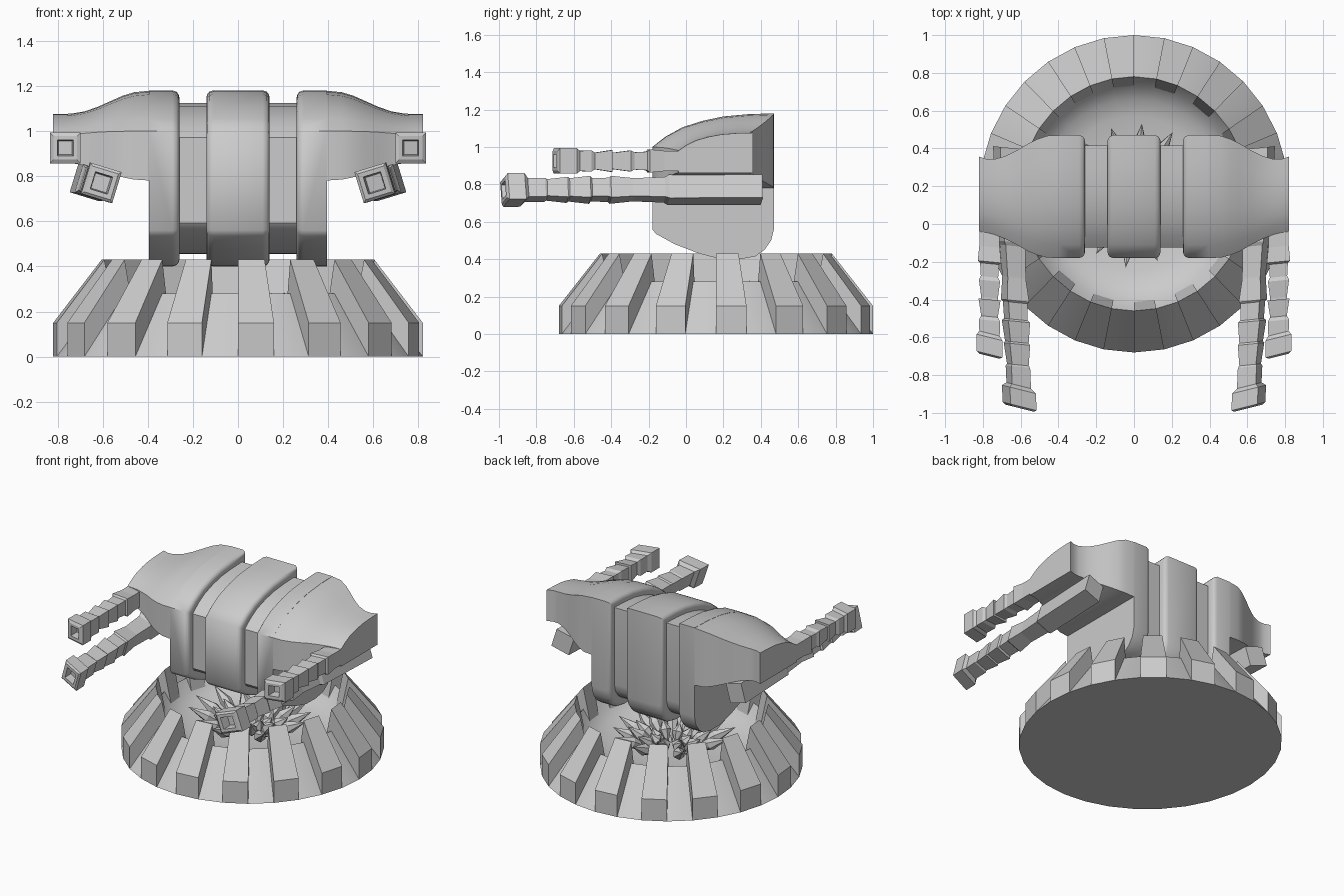
import bpy, bmesh, math, random
from mathutils import Vector, Matrix

if "Cube" in bpy.data.objects:
    bpy.data.objects.remove(bpy.data.objects["Cube"])

random.seed(4)


def finish(name, bm, smooth=None):
    bmesh.ops.recalc_face_normals(bm, faces=bm.faces)
    me = bpy.data.meshes.new(name)
    bm.to_mesh(me)
    bm.free()
    ob = bpy.data.objects.new(name, me)
    bpy.context.collection.objects.link(ob)
    if smooth:
        bpy.ops.object.select_all(action='DESELECT')
        ob.select_set(True)
        bpy.context.view_layer.objects.active = ob
        bpy.ops.object.shade_smooth_by_angle(angle=math.radians(smooth))
    return ob


def loft(name, rings, smooth=None):
    """Skin closed rings of equal size and cap both ends."""
    bm = bmesh.new()
    vs = [[bm.verts.new(p) for p in r] for r in rings]
    n = len(vs[0])
    for a, b in zip(vs, vs[1:]):
        for i in range(n):
            j = (i + 1) % n
            bm.faces.new((a[i], a[j], b[j], b[i]))
    bm.faces.new(vs[0])
    bm.faces.new(vs[-1])
    return finish(name, bm, smooth)


# --- Base: sloped dish plus radial blocks ---
CY, N, SX = 0.16, 32, 0.975


def polar(r, a, z):
    return Vector((r * math.cos(a) * SX, CY + r * math.sin(a), z))


bm = bmesh.new()
dish = [(0.84, 0), (0.62, 0.28), (0.57, 0.2), (0.5, 0.15), (0.41, 0.12), (0.2, 0.105), (0.03, 0.1)]
rows = [[bm.verts.new(polar(r, 2 * math.pi * i / N, z)) for i in range(N)] for r, z in dish]
for a, b in zip(rows, rows[1:]):
    for i in range(N):
        j = (i + 1) % N
        bm.faces.new((a[i], a[j], b[j], b[i]))
bm.faces.new(rows[0])
bm.faces.new(rows[-1])
finish("base_dish", bm, 35)

wedge = [(0.84, 0), (0.84, 0.15), (0.62, 0.43), (0.57, 0.19)]
for k in range(0, N, 2):
    loft("base_block", [[polar(r, 2 * math.pi * (k + e) / N, z) for r, z in wedge]
                        for e in (8, 9)])

# --- Crystal cluster inside the dish: (count, tilt deg, length, start radius) ---
for count, tilt, length, r0 in ((14, 27, 0.33, 0.1), (11, 40, 0.24, 0.08), (8, 58, 0.15, 0.06)):
    for i in range(count):
        bm = bmesh.new()
        L = length * random.uniform(0.9, 1.08)
        ring = [bm.verts.new((0.04 * math.cos(a), 0.04 * math.sin(a), 0.6 * L))
                for a in [math.pi * k / 3 for k in range(6)]]
        root, tip = bm.verts.new((0, 0, 0)), bm.verts.new((0, 0, L))
        for k in range(6):
            bm.faces.new((ring[k], ring[(k + 1) % 6], tip))
            bm.faces.new((ring[(k + 1) % 6], ring[k], root))
        m = (Matrix.Translation((0, CY, 0.12)) @ Matrix.Rotation(2 * math.pi * (i + 0.25) / count, 4, 'Z')
             @ Matrix.Translation((r0, 0, 0)) @ Matrix.Rotation(math.radians(90 - tilt), 4, 'Y'))
        bmesh.ops.transform(bm, matrix=m, verts=bm.verts)
        finish("crystal", bm)

# --- Torso: side profile (y, z) swept along x ---
hood = [(-0.18, 1.0), (-0.11, 1.055), (-0.02, 1.105), (0.09, 1.14), (0.2, 1.163), (0.33, 1.175), (0.47, 1.18)]
belly = [(0.47, 0.56), (0.455, 0.5), (0.42, 0.45), (0.37, 0.415), (0.29, 0.4), (0.18, 0.402),
         (0.07, 0.43), (-0.06, 0.48), (-0.16, 0.535), (-0.18, 0.56)]
profile = hood + belly


def slab(x, inset):
    fy, fz = 1 - inset / 0.325, 1 - inset / 0.39
    return [Vector((x, 0.145 + (y - 0.145) * fy, 0.79 + (z - 0.79) * fz)) for y, z in profile]


edge = [(0, 0.08), (0, 0.03), (0.003, 0.018), (0.012, 0.006), (0.03, 0)]  # rounded rim
loft("torso_core", [slab(-0.3, 0.055), slab(0.3, 0.055)], 35)
loft("torso_band_middle", [slab(-0.14 + d, i) for d, i in edge] +
     [slab(0.14 - d, i) for d, i in reversed(edge)], 50)

# shoulder stations: x, front y, back y, bottom z, seam z, top z
stations = [(0.38, -0.18, 0.47, 0.78, 1.0, 1.18), (0.46, -0.178, 0.467, 0.785, 1.0, 1.172),
            (0.51, -0.165, 0.45, 0.795, 0.999, 1.157), (0.56, -0.145, 0.425, 0.81, 0.998, 1.135),
            (0.62, -0.11, 0.39, 0.83, 0.995, 1.108), (0.68, -0.08, 0.36, 0.848, 0.99, 1.087),
            (0.74, -0.055, 0.343, 0.858, 0.985, 1.077), (0.78, -0.045, 0.343, 0.86, 0.982, 1.076),
            (0.82, -0.04, 0.357, 0.86, 0.98, 1.076)]


def shoulder_ring(s, x, y0, y1, zb, zs, zt):
    top = [Vector((s * x, y0 + (y + 0.18) / 0.65 * (y1 - y0), zs + (z - 1) / 0.18 * (zt - zs)))
           for y, z in hood]
    return top + [Vector((s * x, y1, zb)), Vector((s * x, y0, zb))]


# --- Guns: square barrels, rings are (distance from muzzle, half width) ---
def gun(name, s, muzzle, rear, roll, rings):
    a, b = Vector(muzzle), Vector(rear)
    length = (b - a).length
    out = []
    for t, h in rings:
        c = a.lerp(b, t / length)
        ring = []
        for u, v in ((-h, -h), (h, -h), (h, h), (-h, h)):
            du = u * math.cos(roll) - v * math.sin(roll)
            dv = u * math.sin(roll) + v * math.cos(roll)
            skew = 0.25 * du if t < 0.16 else 0.1 * du
            ring.append(Vector((s * (c.x + du), c.y + skew, c.z + dv)))
        out.append(ring)
    loft(name, out)


upper = [(0.06, 0.03), (0, 0.035), (0, 0.052), (0.01, 0.068), (0.1, 0.068), (0.12, 0.054),
         (0.19, 0.056), (0.21, 0.044), (0.3, 0.058), (0.3, 0.044), (0.31, 0.044), (0.4, 0.056),
         (0.42, 0.046), (0.49, 0.05), (0.5, 0.062), (0.58, 0.054), (0.86, 0.054)]
lower = [(0.06, 0.035), (0, 0.04), (0, 0.06), (0.01, 0.072), (0.1, 0.072), (0.12, 0.052),
         (0.22, 0.052), (0.23, 0.046), (0.34, 0.056), (0.35, 0.05), (0.46, 0.06), (0.47, 0.05),
         (0.56, 0.052), (0.57, 0.06), (0.69, 0.05), (0.7, 0.05), (0.86, 0.055), (0.88, 0.065),
         (1.38, 0.065)]

for s in (1, -1):
    loft("torso_band_side", [slab(s * (0.26 + d), i) for d, i in edge] + [slab(s * 0.395, 0)], 50)
    loft("shoulder", [shoulder_ring(s, *st) for st in stations], 40)
    gun("upper_gun", s, (0.765, -0.7, 0.925), (0.765, 0.2, 0.925), 0, upper)
    gun("lower_gun", s, (0.605, -0.975, 0.77), (0.665, 0.405, 0.772), math.radians(17), lower)
